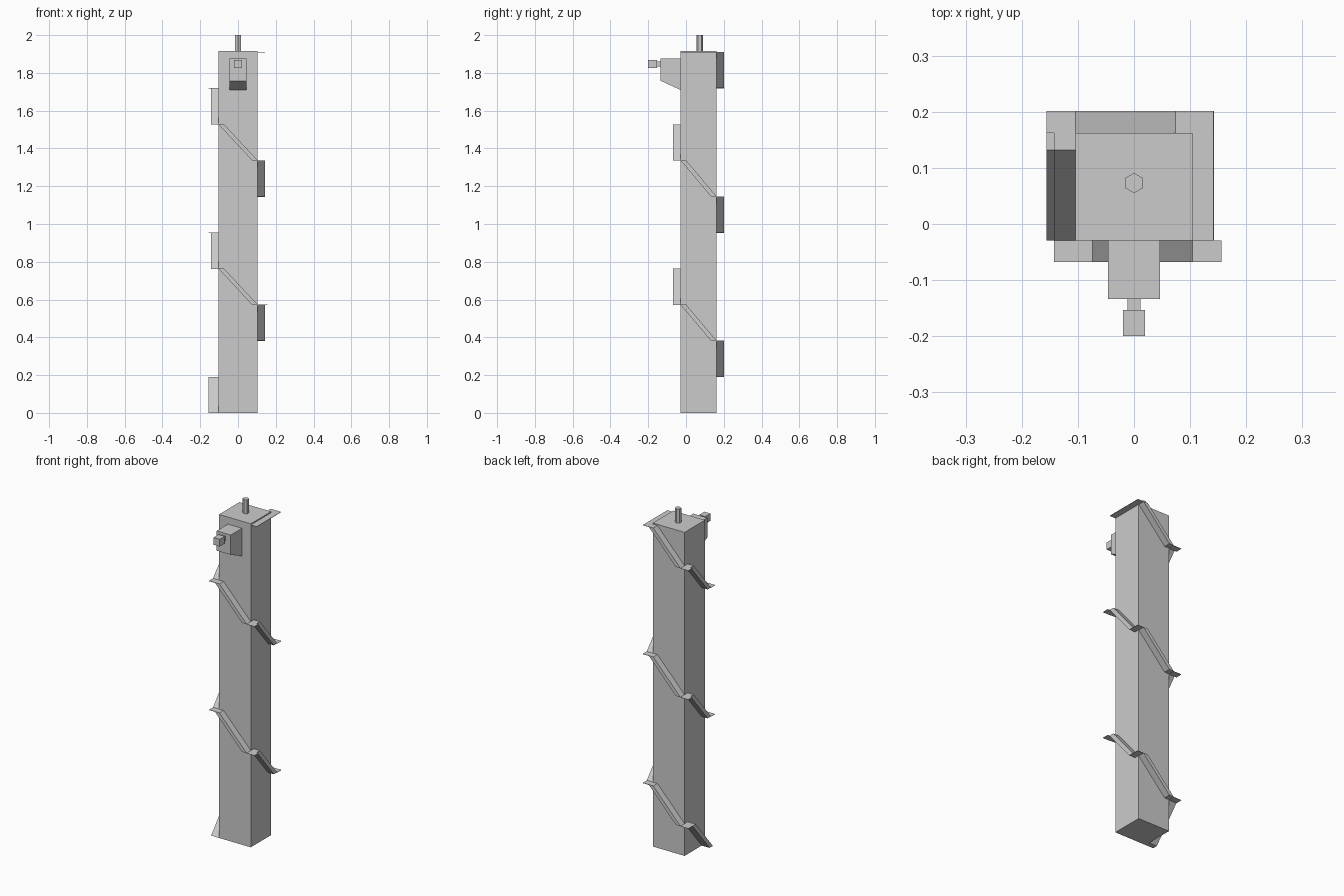
import bpy, bmesh, math
from mathutils import Vector

if "Cube" in bpy.data.objects:
    bpy.data.objects.remove(bpy.data.objects["Cube"])


def prism(name, points, offset):
    """Closed solid: planar outline swept along an offset."""
    bm = bmesh.new()
    face = bm.faces.new([bm.verts.new(p) for p in points])
    new = bmesh.ops.extrude_face_region(bm, geom=[face])["geom"]
    verts = [g for g in new if isinstance(g, bmesh.types.BMVert)]
    bmesh.ops.translate(bm, verts=verts, vec=Vector(offset))
    bmesh.ops.recalc_face_normals(bm, faces=bm.faces)
    mesh = bpy.data.meshes.new(name)
    bm.to_mesh(mesh)
    bm.free()
    obj = bpy.data.objects.new(name, mesh)
    bpy.context.collection.objects.link(obj)
    return obj


def box(name, x0, x1, y0, y1, z0, z1):
    outline = [(x0, y0, z0), (x1, y0, z0), (x1, y1, z0), (x0, y1, z0)]
    return prism(name, outline, (0, 0, z1 - z0))


X, Y0, Y1 = 0.104, -0.029, 0.162
TOP, STEP, THIN = 1.91, 0.191, 0.002

# Tower shaft
box("tower", -X, X, Y0, Y1, 0, 1.917)

# Flights winding down the four sides: start corner, direction, outward, length, landing overhang
sides = [
    ("back", (X, Y1), (-1, 0), (0, 1), 2 * X, 0.052),
    ("left", (-X, Y1), (0, -1), (-1, 0), Y1 - Y0, 0.039),
    ("front", (-X, Y0), (1, 0), (0, -1), 2 * X, 0.052),
    ("right", (X, Y0), (0, 1), (1, 0), Y1 - Y0, 0.039),
]
for i in range(10):
    side, start, d, out, length, over = sides[i % 4]
    start, d, out = (Vector((*v, 0)) for v in (start, d, out))
    z = TOP - i * STEP
    last = i == 9
    width = 0.052 if last else 0.039

    def at(s, height):
        return start + d * s + Vector((0, 0, height))

    prism(f"{side}_flight_{i}",
          [at(0, z), at(0.03, z), at(length, z - STEP), at(length - 0.03, z - STEP)],
          out * width)
    # Thin corner landing at the foot of the flight
    if not last:
        b = z - STEP
        prism(f"{side}_landing_{i}",
              [at(length, b - THIN), at(length + over, b - THIN),
               at(length + over, b), at(length, b)], out * width)

# Top walkway along the right side and round the back corner
box("top_walkway", X, 0.142, Y0, 0.201, TOP - THIN, TOP)

# Front bay with sloping underside
prism("front_bay",
      [(-0.046, Y0, 1.71), (-0.046, -0.134, 1.758),
       (-0.046, -0.134, 1.875), (-0.046, Y0, 1.875)], (0.092, 0, 0))
box("bay_neck", -0.012, 0.012, -0.155, -0.134, 1.833, 1.86)
box("bay_head", -0.02, 0.02, -0.2, -0.153, 1.825, 1.868)

# Hexagonal roof post
ring = [(0.018 * math.sin(k * math.pi / 3), 0.073 + 0.018 * math.cos(k * math.pi / 3), 1.915)
        for k in range(6)]
prism("roof_post", ring, (0, 0, 0.085))
